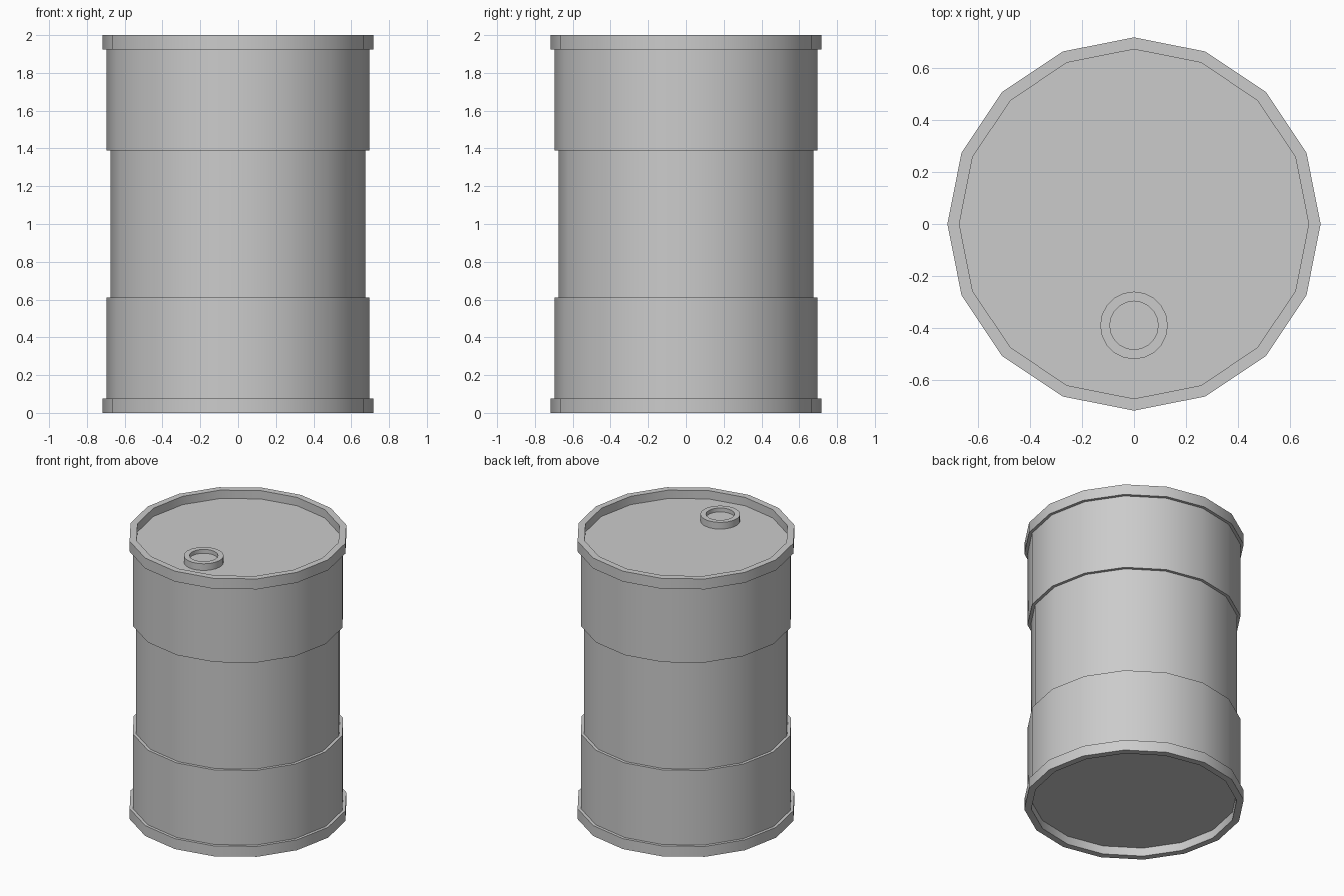
import bpy, bmesh
from math import cos, sin, radians, tau

if "Cube" in bpy.data.objects:
    bpy.data.objects.remove(bpy.data.objects["Cube"])


def lathe(name, profile, sides, centre=(0, 0)):
    """Revolve an (r, z) profile running bottom centre to top centre, capping both ends."""
    bm = bmesh.new()
    rings = [[bm.verts.new((centre[0] + r * cos(tau * i / sides),
                            centre[1] + r * sin(tau * i / sides), z))
              for i in range(sides)] for r, z in profile]
    for a, b in zip(rings, rings[1:]):
        for i in range(sides):
            j = (i + 1) % sides
            bm.faces.new((a[i], a[j], b[j], b[i]))
    bm.faces.new(rings[0][::-1])
    bm.faces.new(rings[-1])
    bmesh.ops.recalc_face_normals(bm, faces=bm.faces)
    mesh = bpy.data.meshes.new(name)
    bm.to_mesh(mesh)
    bm.free()
    obj = bpy.data.objects.new(name, mesh)
    bpy.context.collection.objects.link(obj)
    bpy.context.view_layer.objects.active = obj
    obj.select_set(True)
    bpy.ops.object.shade_smooth_by_angle(angle=radians(30))
    obj.select_set(False)
    return obj


# Drum: lower half profile, mirrored about mid height
half = [(0.672, 0.06), (0.672, 0), (0.718, 0), (0.718, 0.075),
        (0.697, 0.075), (0.697, 0.612), (0.676, 0.612)]
lathe("drum_body", half + [(r, 2 - z) for r, z in reversed(half)], 16)

# Filler ring on the recessed lid
lathe("filler_cap", [(0.13, 1.93), (0.13, 1.988), (0.093, 1.988), (0.093, 1.96)],
      20, (0, -0.39))
